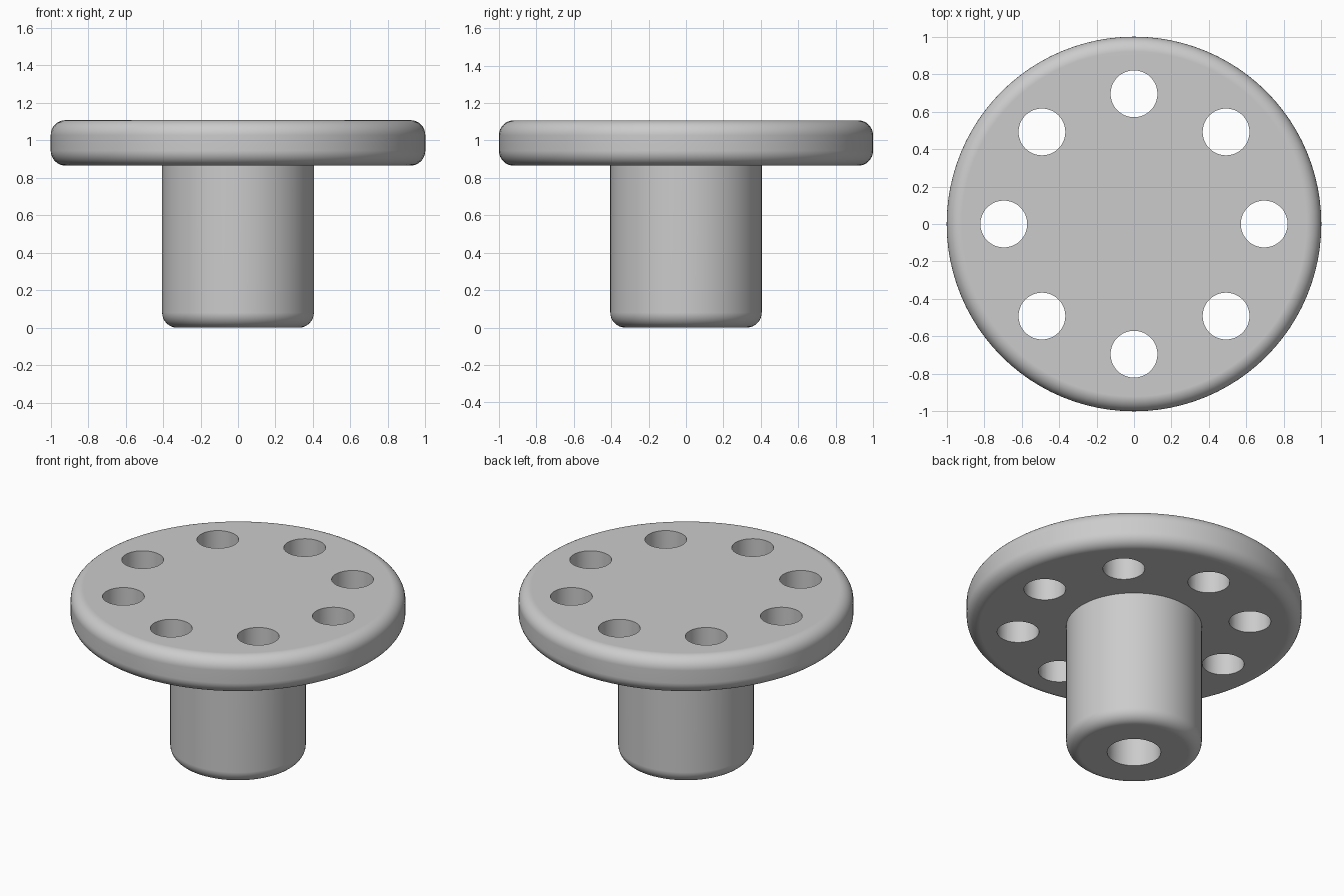
import bpy, bmesh, math
from mathutils import Matrix, Vector

if "Cube" in bpy.data.objects:
    bpy.data.objects.remove(bpy.data.objects["Cube"])

SEG = 96
FLANGE_R, FLANGE_LOW, FLANGE_TOP = 1.0, 0.865, 1.108
SHAFT_R, BORE_R, BORE_DEPTH = 0.405, 0.16, 0.865
FILLET = 0.08
HOLE_R, HOLE_RING = 0.125, 0.695

grey = bpy.data.materials.new("metal grey")
grey.diffuse_color = (0.6, 0.6, 0.6, 1)
grey.use_nodes = True
grey.node_tree.nodes["Principled BSDF"].inputs["Base Color"].default_value = grey.diffuse_color


def fillet(r, z, start):
    """Quarter arc around (r, z), as radius and height pairs."""
    angles = [math.radians(start + 90 * i / 8) for i in range(9)]
    return [(r + FILLET * math.cos(a), z + FILLET * math.sin(a)) for a in angles]


def make_object(name, bm):
    mesh = bpy.data.meshes.new(name)
    bmesh.ops.recalc_face_normals(bm, faces=bm.faces)
    bm.to_mesh(mesh)
    bm.free()
    obj = bpy.data.objects.new(name, mesh)
    bpy.context.collection.objects.link(obj)
    return obj


# Flange and shaft in one turned profile, with a blind bore in the shaft end
profile = [(0, BORE_DEPTH), (BORE_R, BORE_DEPTH), (BORE_R, 0)]
profile += fillet(SHAFT_R - FILLET, FILLET, -90)
profile += [(SHAFT_R, FLANGE_LOW)]
profile += fillet(FLANGE_R - FILLET, FLANGE_LOW + FILLET, -90)
profile += fillet(FLANGE_R - FILLET, FLANGE_TOP - FILLET, 0)
profile += [(0, FLANGE_TOP)]

bm = bmesh.new()
verts = [bm.verts.new((r, 0, z)) for r, z in profile]
edges = [bm.edges.new(pair) for pair in zip(verts, verts[1:])]
bmesh.ops.spin(bm, geom=verts + edges, cent=(0, 0, 0), axis=(0, 0, 1),
               angle=math.tau, steps=SEG, use_merge=False)
bmesh.ops.remove_doubles(bm, verts=bm.verts, dist=1e-4)
# Merge the flat triangle fans into single caps
bmesh.ops.dissolve_verts(bm, verts=[v for v in bm.verts if v.co.xy.length < 1e-4])
flange = make_object("flanged_shaft", bm)
flange.data.materials.append(grey)

# Ring of eight bolt holes
bm = bmesh.new()
for i in range(8):
    a = math.tau * i / 8
    spot = Vector((HOLE_RING * math.cos(a), HOLE_RING * math.sin(a), 1))
    bmesh.ops.create_cone(bm, cap_ends=True, segments=48, radius1=HOLE_R,
                          radius2=HOLE_R, depth=0.6, matrix=Matrix.Translation(spot))
cutter = make_object("bolt_hole_cutter", bm)
cutter.data.materials.append(grey)
cutter.hide_render = True

cut = flange.modifiers.new("bolt holes", 'BOOLEAN')
cut.operation = 'DIFFERENCE'
cut.solver = 'EXACT'
cut.object = cutter
bpy.context.view_layer.objects.active = flange
flange.select_set(True)
cutter.select_set(False)
bpy.ops.object.modifier_apply(modifier=cut.name)
bpy.data.objects.remove(cutter)

# Smooth fillets with crisp hole rims and truly flat faces
bpy.ops.object.shade_smooth_by_angle(angle=math.radians(30))
weighted = flange.modifiers.new("flat face normals", 'WEIGHTED_NORMAL')
weighted.keep_sharp = True
